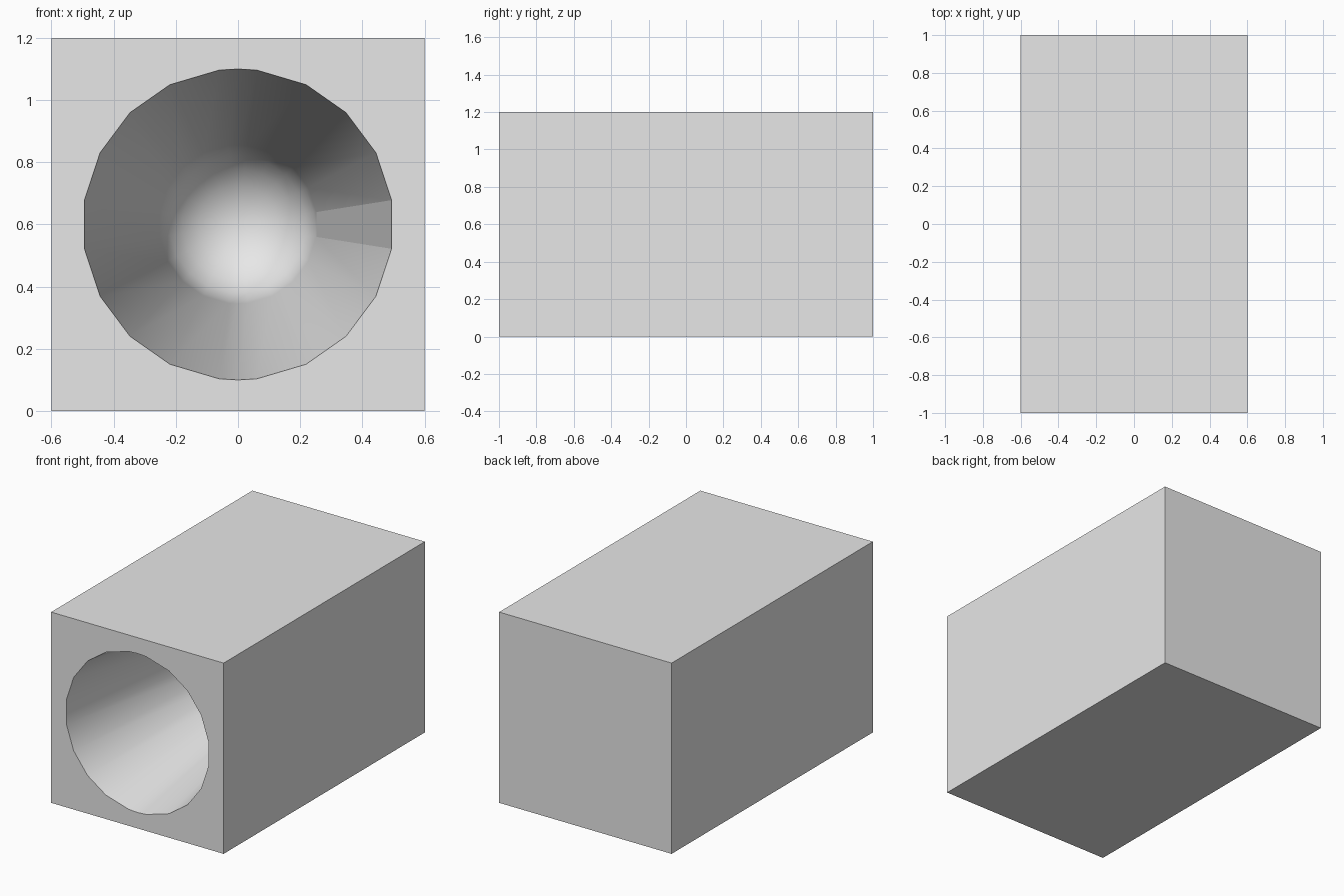
import bpy, bmesh
from math import sin, cos, pi, radians

if "Cube" in bpy.data.objects:
    bpy.data.objects.remove(bpy.data.objects["Cube"], do_unlink=True)

HALF_W, HALF_L, HEIGHT = 0.6, 1.0, 1.2
MOUTH, THROAT, TAPER = 0.5, 0.255, 1.5   # bore radii and taper length
DOME_STEPS = 6

grey = bpy.data.materials.new("plain grey")
grey.use_nodes = True
grey.diffuse_color = (0.8, 0.8, 0.8, 1)
grey.node_tree.nodes["Principled BSDF"].inputs["Base Color"].default_value = (0.8, 0.8, 0.8, 1)

# Bore outline: one quarter of angles, mirrored around the circle
quarter = [9, 27.5, 46, 64, 83]
upper = quarter + [90] + [180 - a for a in reversed(quarter)]
angles = [radians(a) for a in upper + [a + 180 for a in upper]]

bm = bmesh.new()

# Outer block, with the front face left open for the bore
bmesh.ops.create_cube(bm, size=1)
for v in bm.verts:
    v.co = (v.co.x * 2 * HALF_W, v.co.y * 2 * HALF_L, (v.co.z + 0.5) * HEIGHT)
bm.normal_update()
front = min(bm.faces, key=lambda f: f.calc_center_median().y)
front_edges = list(front.edges)
bmesh.ops.delete(bm, geom=[front], context='FACES_ONLY')


def ring(radius, y):
    return [bm.verts.new((radius * cos(a), y, HEIGHT / 2 + radius * sin(a))) for a in angles]


# Tapered bore ending in a round dome
throat_y = -HALF_L + TAPER
rings = [ring(MOUTH, -HALF_L)]
for i in range(DOME_STEPS):
    t = i / DOME_STEPS * pi / 2
    rings.append(ring(THROAT * cos(t), throat_y + THROAT * sin(t)))
tip = bm.verts.new((0, throat_y + THROAT, HEIGHT / 2))

n = len(angles)
bore = []
for a, b in zip(rings, rings[1:]):
    for i in range(n):
        j = (i + 1) % n
        bore.append(bm.faces.new((a[i], a[j], b[j], b[i])))
for i in range(n):
    bore.append(bm.faces.new((rings[-1][i], rings[-1][(i + 1) % n], tip)))
for f in bore:
    f.smooth = True
bore[n - 1].smooth = False   # the single flat facet on the left wall

# Front face around the bore mouth
rim = [bm.edges.get((rings[0][i], rings[0][(i + 1) % n])) for i in range(n)]
for e in rim:
    e.smooth = False
bmesh.ops.triangle_fill(bm, use_beauty=True, use_dissolve=False,
                        normal=(0, -1, 0), edges=front_edges + rim)
bmesh.ops.recalc_face_normals(bm, faces=bm.faces[:])

mesh = bpy.data.meshes.new("bored_block")
bm.to_mesh(mesh)
bm.free()
mesh.materials.append(grey)
block = bpy.data.objects.new("bored_block", mesh)
bpy.context.collection.objects.link(block)
